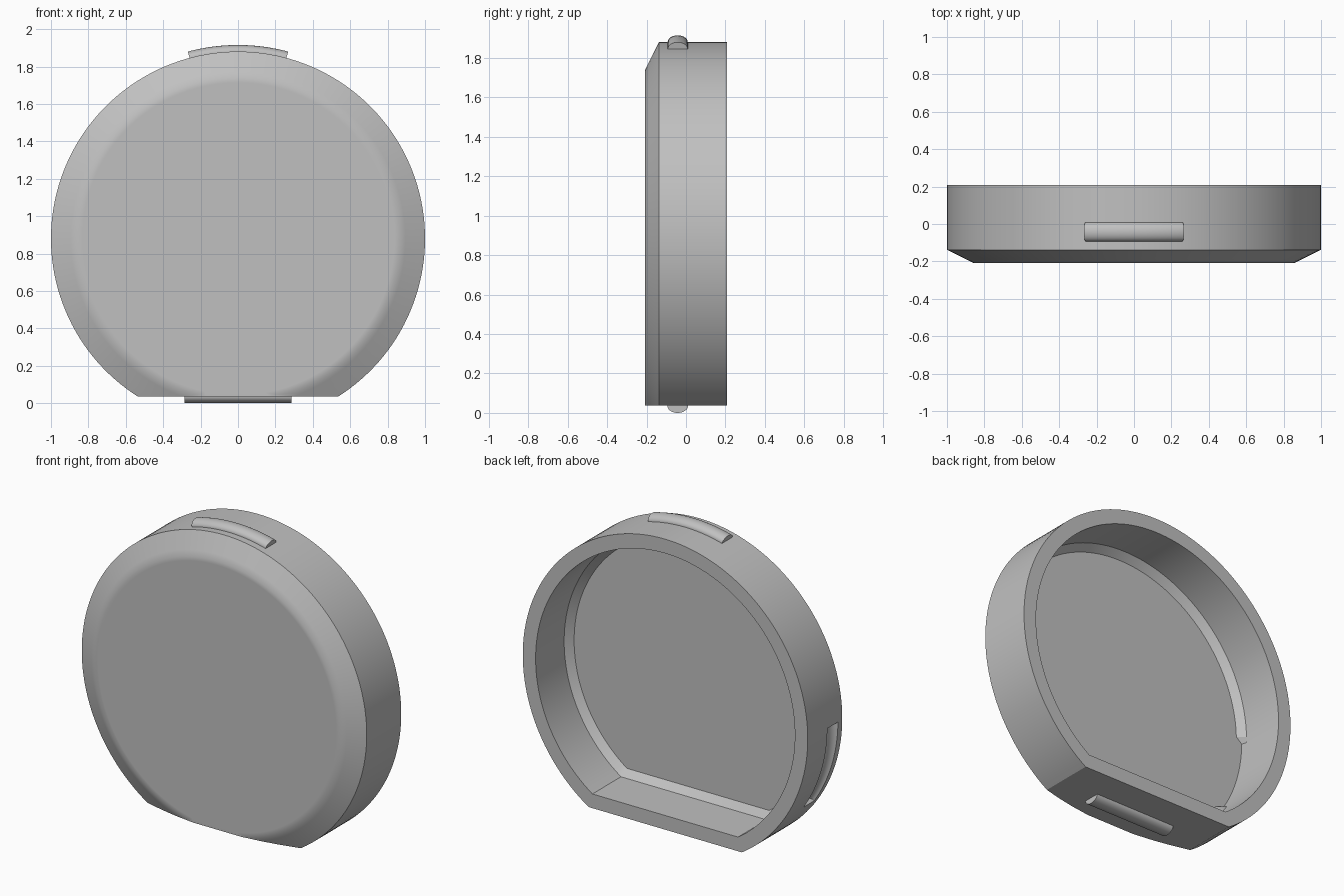
import bpy, bmesh, math
from mathutils import Vector

cube = bpy.data.objects.get("Cube")
if cube:
    bpy.data.objects.remove(cube, do_unlink=True)

CZ = 0.88           # height of the disc centre
FOOT = 0.037        # height of the flat underside
SEGMENTS = 128
TAB_Y = -0.042      # depth position of tabs and slot
SLOT = (math.radians(180.5), math.radians(213.5))

grey = bpy.data.materials.new("plain_grey")
grey.use_nodes = True
grey.diffuse_color = (0.53, 0.53, 0.53, 1)
grey.node_tree.nodes["Principled BSDF"].inputs["Base Color"].default_value = (0.53, 0.53, 0.53, 1)


def finish(name, bm):
    bmesh.ops.recalc_face_normals(bm, faces=bm.faces)
    mesh = bpy.data.meshes.new(name)
    bm.to_mesh(mesh)
    bm.free()
    mesh.materials.append(grey)
    obj = bpy.data.objects.new(name, mesh)
    bpy.context.collection.objects.link(obj)
    return obj


def select_only(obj):
    bpy.ops.object.select_all(action='DESELECT')
    obj.select_set(True)
    bpy.context.view_layer.objects.active = obj


def smooth(obj):
    select_only(obj)
    bpy.ops.object.shade_smooth_by_angle(angle=math.radians(30))


def loft(name, rings):
    """Skin a list of point rings, capping both ends."""
    bm = bmesh.new()
    loops = [[bm.verts.new(p) for p in ring] for ring in rings]
    for a, b in zip(loops, loops[1:]):
        for i in range(len(a)):
            j = (i + 1) % len(a)
            bm.faces.new((a[i], a[j], b[j], b[i]))
    bm.faces.new(loops[0])
    bm.faces.new(loops[-1])
    return finish(name, bm)


def cut_disc(radius, y, flat_z, slot_radius=None):
    """Circle with a flat foot; slot_radius replaces the radius along the slot."""
    start = math.asin((flat_z - CZ) / radius)
    sweep = math.pi - 2 * start
    ring = []
    for i in range(SEGMENTS + 1):
        a = start + sweep * i / SEGMENTS
        r = slot_radius if slot_radius and SLOT[0] < a < SLOT[1] else radius
        ring.append(Vector((r * math.cos(a), y, CZ + r * math.sin(a))))
    return ring


def half_round(width, height, sink):
    """Half-round section as (outward, depth) pairs, sunk into its base."""
    pts = [(height * math.sin(math.pi * i / 16), TAB_Y + width * math.cos(math.pi * i / 16))
           for i in range(17)]
    return [(-sink, TAB_Y + width)] + pts + [(-sink, TAB_Y - width)]


def arc_bar(name, section, a0, a1, steps=24):
    rings = []
    for i in range(steps + 1):
        a = a0 + (a1 - a0) * i / steps
        rings.append([Vector(((1 + h) * math.cos(a), y, CZ + (1 + h) * math.sin(a)))
                      for h, y in section])
    return loft(name, rings)


def cut(target, cutter):
    mod = target.modifiers.new("cut", 'BOOLEAN')
    mod.operation = 'DIFFERENCE'
    mod.solver = 'EXACT'
    mod.object = cutter
    select_only(target)
    bpy.ops.object.modifier_apply(modifier=mod.name)
    bpy.data.objects.remove(cutter, do_unlink=True)


# Shell: flat bevelled front, straight wall, hollow back with a 45 degree inner bevel
bevel = [cut_disc(0.86 + 0.14 * t, -0.208 + 0.07 * t, FOOT) for t in (0, 0.25, 0.5, 0.75, 1)]
shell = loft("case_shell", [cut_disc(0.835, -0.208, FOOT + 0.02)] + bevel + [
    cut_disc(1.0, 0.208, FOOT),
    cut_disc(0.91, 0.208, FOOT + 0.09),
    cut_disc(0.91, -0.078, FOOT + 0.09),
    cut_disc(0.87, -0.121, FOOT + 0.13, slot_radius=0.91),
])

# Groove in the lower right side of the wall
groove = arc_bar("groove_cutter",
                 [(-h, y) for h, y in half_round(0.053, 0.04, 0.03)], *SLOT)
groove.hide_render = True
cut(shell, groove)
smooth(shell)

# Curved tab on top
span = math.radians(15)
smooth(arc_bar("top_tab", half_round(0.051, 0.035, 0.005),
               math.pi / 2 - span, math.pi / 2 + span))

# Straight tab under the foot
foot = half_round(0.053, FOOT, 0.005)
smooth(loft("bottom_tab", [[Vector((x, y, FOOT - h)) for h, y in foot]
                           for x in (-0.285, 0.285)]))
